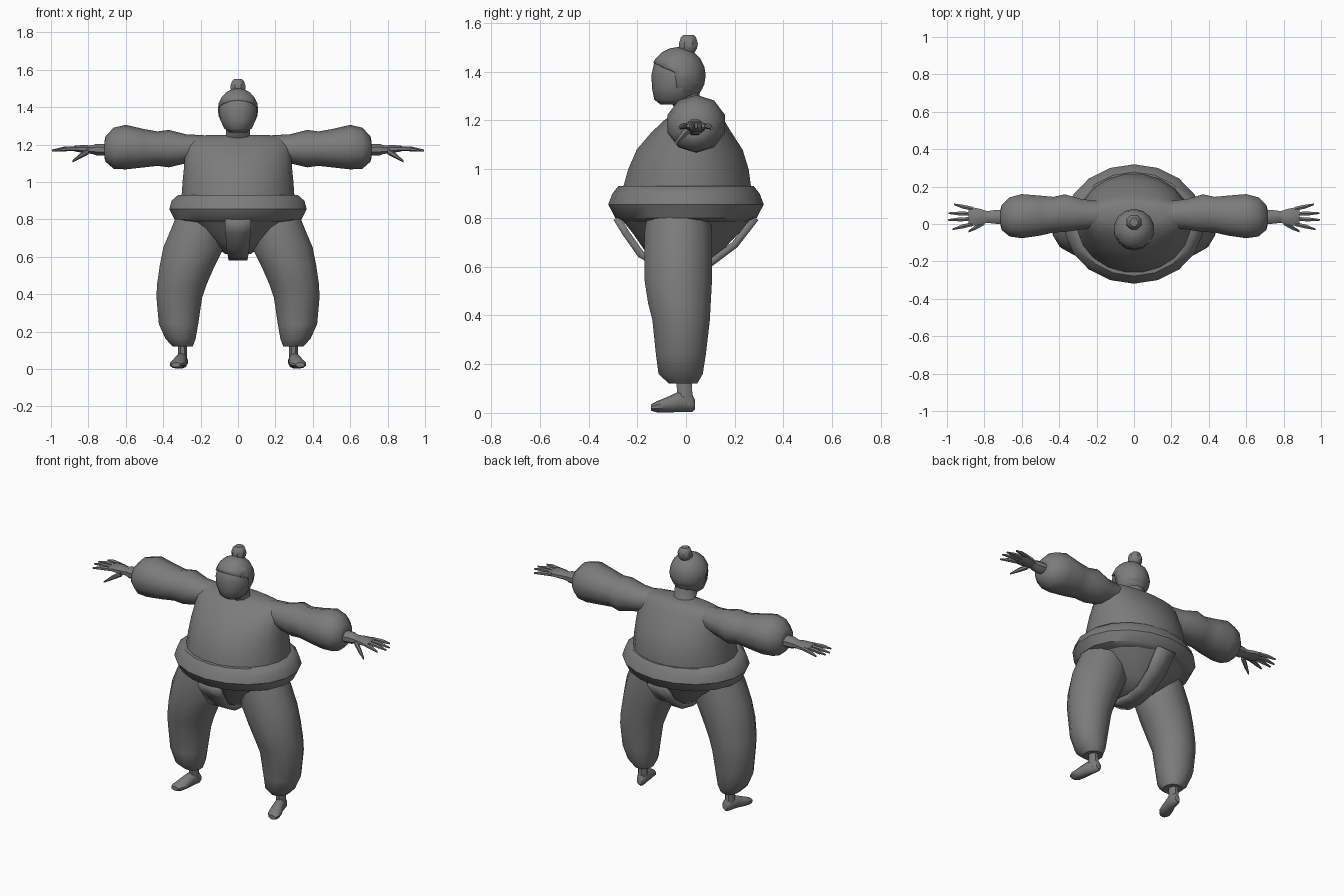
import bpy, bmesh, math
from mathutils import Vector

grey = bpy.data.materials.new("dark grey")
grey.diffuse_color = (0.2, 0.2, 0.2, 1)


def finish(name, bm, mirror=False, angle=40):
    bmesh.ops.recalc_face_normals(bm, faces=bm.faces)
    me = bpy.data.meshes.new(name)
    bm.to_mesh(me)
    bm.free()
    me.materials.append(grey)
    ob = bpy.data.objects.new(name, me)
    bpy.context.collection.objects.link(ob)
    bpy.ops.object.select_all(action='DESELECT')
    ob.select_set(True)
    bpy.context.view_layer.objects.active = ob
    bpy.ops.object.shade_smooth_by_angle(angle=math.radians(angle))
    if mirror:
        ob.modifiers.new("Mirror", 'MIRROR')
    return ob


def loft(name, axis, rings, n=12, mirror=False, angle=40):
    """Rings are (position on axis, centre 1, radius 1, centre 2, radius 2)."""
    bm = bmesh.new()
    loops = []
    for t, c1, r1, c2, r2 in rings:
        loop = []
        for i in range(n):
            a = math.tau * (i + 0.5) / n
            u, v = c1 + r1 * math.cos(a), c2 + r2 * math.sin(a)
            co = {'x': (t, u, v), 'y': (u, t, v), 'z': (u, v, t)}[axis]
            loop.append(bm.verts.new(co))
        loops.append(loop)
    for a, b in zip(loops, loops[1:]):
        for i in range(n):
            j = (i + 1) % n
            bm.faces.new((a[i], a[j], b[j], b[i]))
    bm.faces.new(loops[0])
    bm.faces.new(loops[-1])
    return finish(name, bm, mirror, angle)


def rod(name, points, n=6):
    """Tapered, mirrored rod through (x, y, z, radius) points, running along x."""
    return loft(name, 'x', [(x, y, r, z, r) for x, y, z, r in points], n, True)


# Torso, waist roll and pelvis
loft("torso", 'z', [(0.86, 0, .31, 0, .27), (0.93, 0, .305, .005, .265),
                    (1.0, 0, .30, .01, .25), (1.08, 0, .292, .015, .22),
                    (1.15, 0, .288, .022, .167), (1.2, 0, .285, .033, .125),
                    (1.235, 0, .26, .045, .085), (1.25, 0, .17, .05, .06)], 20)
loft("waist_roll", 'z', [(0.785, 0, .30, 0, .26), (0.80, 0, .345, 0, .29),
                         (0.855, 0, .373, 0, .319), (0.90, 0, .36, 0, .302),
                         (0.93, 0, .325, 0, .278), (0.932, 0, .29, 0, .24)], 18)
loft("pelvis", 'z', [(0.80, 0, .30, 0, .275), (0.74, 0, .24, 0, .225),
                     (0.67, 0, .15, -.01, .165), (0.615, 0, .07, -.01, .10)], 16)

# Loincloth strap running under the body from front to back
bm = bmesh.new()
path = [(-.285, .80, .07), (-.245, .735, .068), (-.185, .65, .06), (-.10, .605, .052),
        (0.0, .595, .05), (.10, .615, .05), (.20, .69, .055), (.285, .80, .06)]
rows = [[bm.verts.new((s * w, y, z)) for s in (-1, 0, 1)] for y, z, w in path]
for a, b in zip(rows, rows[1:]):
    for i in (0, 1):
        bm.faces.new((a[i], a[i + 1], b[i + 1], b[i]))
strap = finish("loincloth_strap", bm)
sol = strap.modifiers.new("Thickness", 'SOLIDIFY')
sol.thickness, sol.offset = 0.03, 0

# Legs, ankles and feet
loft("leg", 'z', [(0.83, .19, .14, -.03, .13), (0.75, .212, .15, -.032, .142),
                  (0.65, .237, .168, -.032, .144), (0.55, .272, .152, -.032, .144),
                  (0.45, .301, .137, -.027, .133), (0.38, .314, .126, -.02, .122),
                  (0.24, .318, .109, -.021, .106), (0.16, .307, .083, -.022, .094),
                  (0.12, .295, .055, -.012, .06)], 12, True)
loft("ankle", 'z', [(0.14, .298, .026, -.008, .034), (0.09, .297, .027, -.006, .034),
                    (0.03, .297, .028, 0, .034)], 8, True)
loft("foot", 'y', [(.036, .292, .018, .035, .02), (.025, .293, .026, .04, .036),
                   (-.03, .303, .031, .045, .042), (-.08, .317, .039, .033, .031),
                   (-.12, .327, .039, .025, .023), (-.143, .332, .024, .022, .013)], 10, True)

# Arms with two bulging rolls
loft("arm", 'x', [(.14, .05, .07, 1.185, .062), (.28, .052, .085, 1.177, .078),
                  (.37, .058, .106, 1.178, .100), (.43, .05, .100, 1.178, .092),
                  (.50, .045, .112, 1.180, .102), (.60, .042, .124, 1.186, .119),
                  (.665, .038, .110, 1.180, .110), (.708, .035, .07, 1.176, .068),
                  (.715, .035, .04, 1.173, .04)], 10, True)

# Hands
loft("wrist", 'x', [(.70, .037, .042, 1.172, .034), (.76, .038, .038, 1.173, .033),
                    (.775, .038, .034, 1.173, .026), (.80, .038, .034, 1.173, .023)], 8, True)
loft("palm", 'x', [(.78, .038, .032, 1.173, .022), (.82, .038, .046, 1.176, .024),
                   (.87, .040, .054, 1.178, .017), (.885, .040, .05, 1.178, .010)], 8, True)
for i, (tip, spread) in enumerate([(.97, -.028), (.995, .022), (.992, .058), (.962, .105)]):
    y0 = .000 + i * .027
    rod(f"finger_{i + 1}", [(.86, y0, 1.178, .012), ((.87 + tip) / 2, (y0 + spread) / 2, 1.176, .012),
                            (tip, spread, 1.168, .005)])
rod("thumb", [(.80, .01, 1.165, .018), (.845, -.018, 1.138, .014), (.885, -.04, 1.11, .006)])

# Neck and head
loft("neck", 'z', [(1.225, 0, .085, .03, .06), (1.25, 0, .066, .01, .06),
                   (1.32, 0, .07, -.015, .07)], 12)
loft("head", 'z', [(1.265, 0, .045, -.05, .055), (1.285, 0, .075, -.045, .085),
                   (1.33, 0, .097, -.036, .103), (1.385, 0, .105, -.033, .109),
                   (1.44, 0, .094, -.033, .097), (1.48, 0, .06, -.03, .06),
                   (1.495, 0, .02, -.03, .02)], 14)

# Hair shell, cut along the brow and behind the ears
bm = bmesh.new()
bmesh.ops.create_uvsphere(bm, u_segments=14, v_segments=10, radius=1)
for v in bm.verts:
    v.co = Vector((v.co.x * .111, v.co.y * .114 - .033, v.co.z * .116 + 1.385))
brow = (Vector((0, -.13, 1.435)), Vector((0, .45, 1)))
side = (Vector((0, -.045, 1.385)), Vector((0, 1, .15)))
nape = (Vector((0, .05, 1.31)), Vector((0, 0, 1)))
for co, no in (brow, side, nape):
    bmesh.ops.bisect_plane(bm, geom=bm.verts[:] + bm.edges[:] + bm.faces[:], plane_co=co, plane_no=no)


def above(plane, p):
    return (p - plane[0]).dot(plane[1]) > 0


bare = [f for f in bm.faces if not (above(brow, f.calc_center_median()) or (
    above(side, f.calc_center_median()) and above(nape, f.calc_center_median())))]
bmesh.ops.delete(bm, geom=bare, context='FACES')
hair = finish("hair", bm)
sol = hair.modifiers.new("Thickness", 'SOLIDIFY')
sol.thickness, sol.offset = 0.01, -1

# Topknot
loft("topknot", 'z', [(1.475, 0, .03, .005, .03), (1.495, 0, .042, .008, .04),
                      (1.515, 0, .043, .01, .042), (1.54, 0, .034, .01, .034),
                      (1.55, 0, .022, .01, .024)], 8)
